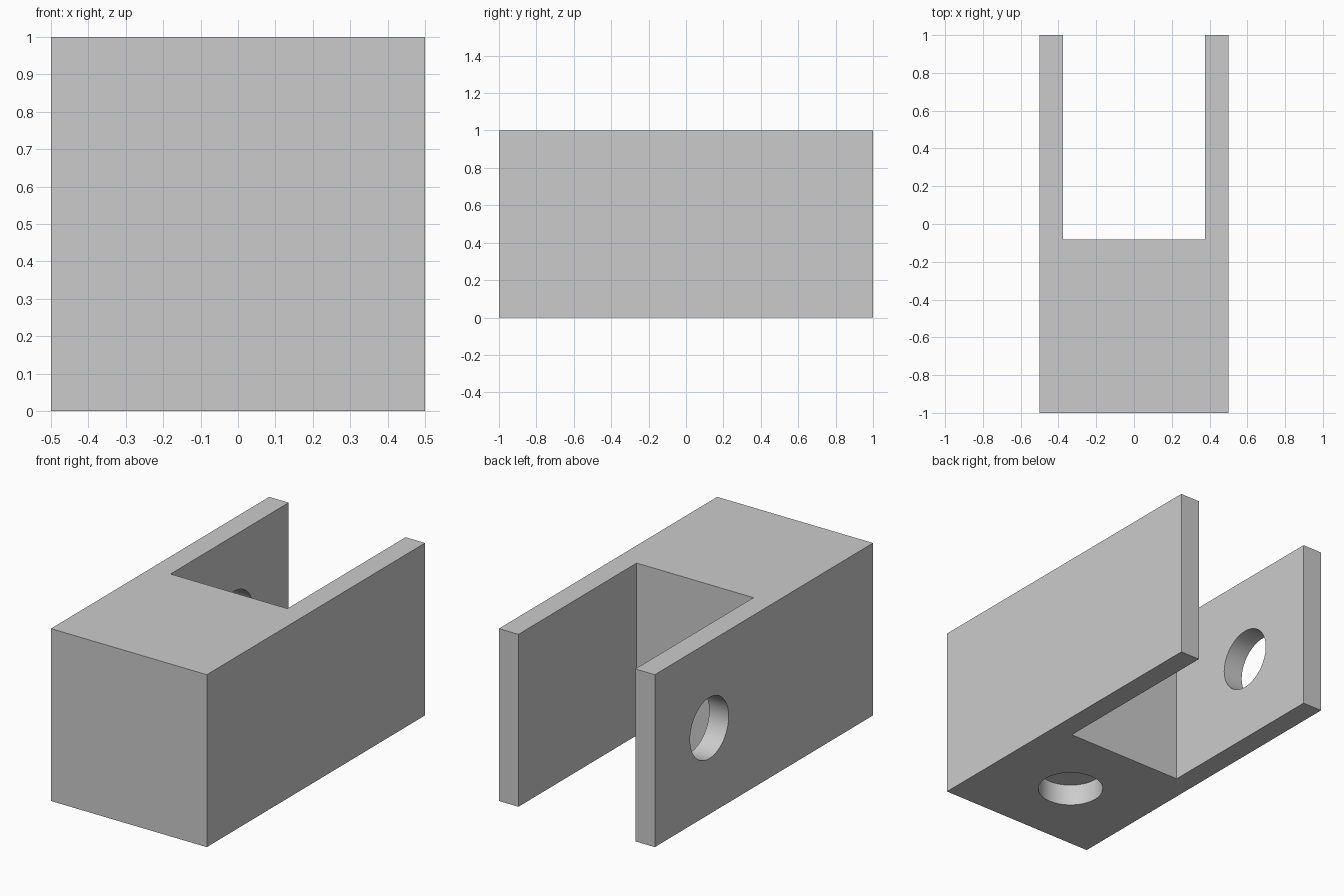
import bpy
from math import pi

cube = bpy.data.objects.get("Cube")
if cube:
    bpy.data.objects.remove(cube, do_unlink=True)

WALL = 0.125
POCKET_Y = -0.083      # inner end of the slot
HOLE_R = 0.177

grey = bpy.data.materials.new("light_grey")
grey.use_nodes = True
colour = (0.6, 0.6, 0.6, 1.0)
grey.diffuse_color = colour
grey.node_tree.nodes["Principled BSDF"].inputs["Base Color"].default_value = colour


def hole_cutter(name, centre, depth, rotation=(0, 0, 0)):
    """Round cutter centred on the given point."""
    bpy.ops.mesh.primitive_cylinder_add(vertices=64, radius=HOLE_R, depth=depth,
                                        location=centre, rotation=rotation)
    cutter = bpy.context.object
    cutter.name = name
    return cutter


# Fork outline seen from above, extruded upward
half = 0.5
slot = half - WALL
outline = [(-half, -1), (half, -1), (half, 1), (slot, 1),
           (slot, POCKET_Y), (-slot, POCKET_Y), (-slot, 1), (-half, 1)]
n = len(outline)
verts = [(x, y, z) for z in (0, 1) for x, y in outline]
faces = [tuple(reversed(range(n))), tuple(range(n, 2 * n))]
faces += [(i, (i + 1) % n, (i + 1) % n + n, i + n) for i in range(n)]
mesh = bpy.data.meshes.new("clevis_block")
mesh.from_pydata(verts, [], faces)
mesh.materials.append(grey)
block = bpy.data.objects.new("clevis_block", mesh)
bpy.context.collection.objects.link(block)

# Through hole in the right arm, shallow blind hole under the solid end
cutters = [
    hole_cutter("arm_hole_cutter", (-half + WALL / 2, 0.5, 0.5), WALL * 2, (0, pi / 2, 0)),
    hole_cutter("base_hole_cutter", (0, (POCKET_Y - 1) / 2, 0), WALL * 2),
]
bpy.ops.object.select_all(action="DESELECT")
block.select_set(True)
bpy.context.view_layer.objects.active = block
for cutter in cutters:
    cutter.hide_render = True
    cutter.data.materials.append(grey)
    cut = block.modifiers.new(cutter.name, "BOOLEAN")
    cut.operation = "DIFFERENCE"
    cut.solver = "EXACT"
    cut.object = cutter
    bpy.ops.object.modifier_apply(modifier=cut.name)
    bpy.data.objects.remove(cutter, do_unlink=True)

# Smooth hole walls, crisp edges
bpy.ops.object.shade_smooth_by_angle(angle=pi / 6)
